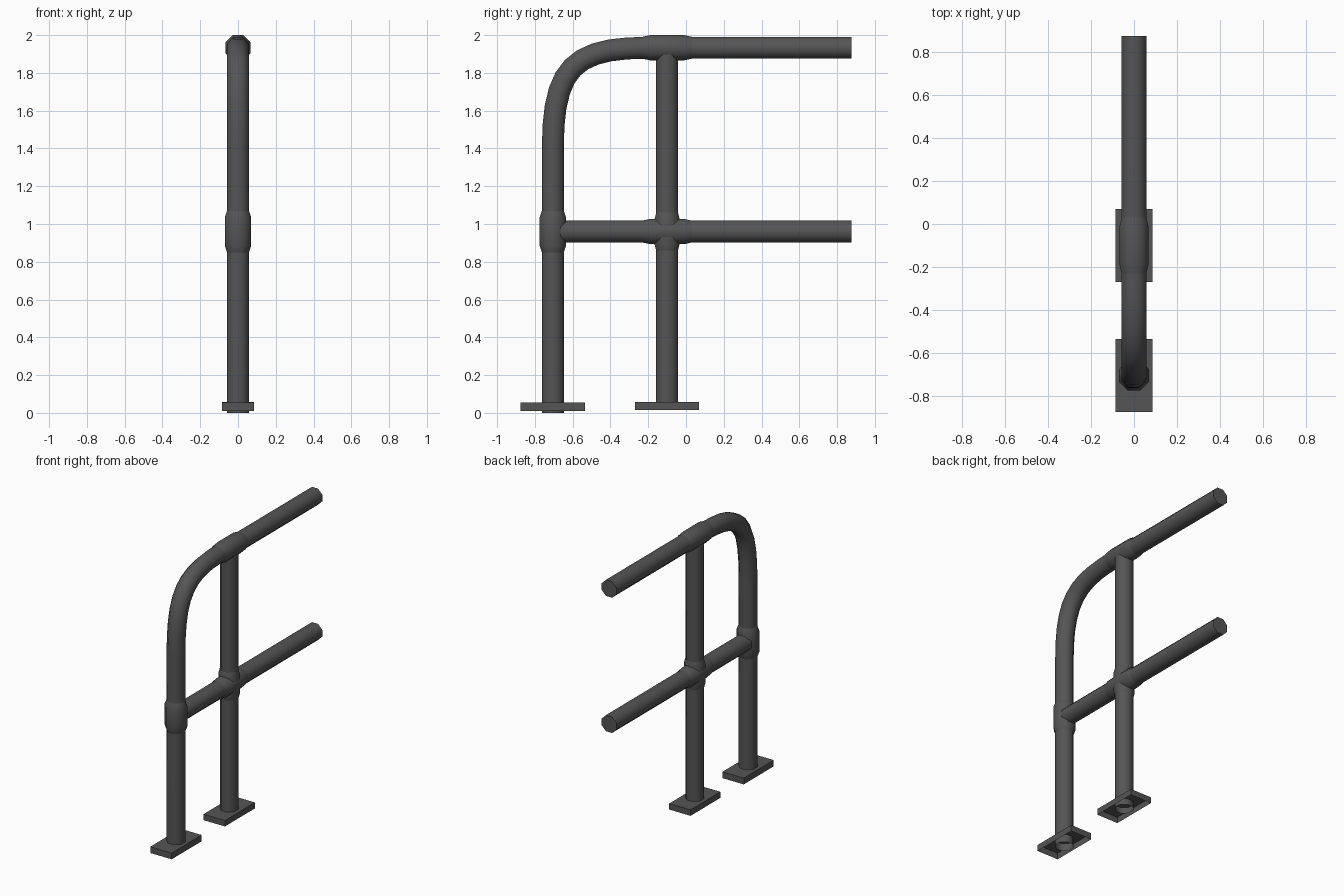
import bpy, bmesh, math
from mathutils import Vector

if "Cube" in bpy.data.objects:
    bpy.data.objects.remove(bpy.data.objects["Cube"])

STEEL = bpy.data.materials.new("dark_grey_steel")
STEEL.diffuse_color = (0.09, 0.09, 0.09, 1)
STEEL.use_nodes = True
STEEL.node_tree.nodes["Principled BSDF"].inputs["Base Color"].default_value = STEEL.diffuse_color
SIDES = 8
R = 0.058          # apothem of the tubes
Y1, Y2 = -0.705, -0.10   # post positions
Z_LOW, Z_TOP = 0.96, 1.933


def finish(name, bm, smooth=True):
    bmesh.ops.recalc_face_normals(bm, faces=bm.faces)
    me = bpy.data.meshes.new(name)
    bm.to_mesh(me)
    bm.free()
    me.materials.append(STEEL)
    ob = bpy.data.objects.new(name, me)
    bpy.context.collection.objects.link(ob)
    if smooth:
        bpy.ops.object.select_all(action='DESELECT')
        ob.select_set(True)
        bpy.context.view_layer.objects.active = ob
        bpy.ops.object.shade_smooth_by_angle(angle=math.radians(50))
    return ob


def tube(name, path, radii=None, cap_start=False, cap_end=False):
    """Sweep an octagon along (y, z) points in the x = 0 plane."""
    bm = bmesh.new()
    pts = [Vector((0, y, z)) for y, z in path]
    rings = []
    for i, p in enumerate(pts):
        t = (pts[min(i + 1, len(pts) - 1)] - pts[max(i - 1, 0)]).normalized()
        n = Vector((0, -t.z, t.y))
        r = (radii[i] if radii else R) / math.cos(math.pi / SIDES)
        ring = []
        for k in range(SIDES):
            a = 2 * math.pi * (k + 0.5) / SIDES
            ring.append(bm.verts.new(p + r * (math.cos(a) * Vector((1, 0, 0)) + math.sin(a) * n)))
        rings.append(ring)
    for a, b in zip(rings, rings[1:]):
        for k in range(SIDES):
            m = (k + 1) % SIDES
            bm.faces.new((a[k], a[m], b[m], b[k]))
    if cap_start:
        bm.faces.new(rings[0])
    if cap_end:
        bm.faces.new(rings[-1])
    return finish(name, bm)


def sleeve(name, y, z, dy, dz, half, r):
    """Thicker coupling with tapered ends."""
    offs = (-half, -half * 0.68, half * 0.68, half)
    tube(name, [(y + dy * o, z + dz * o) for o in offs], (R, r, r, R))


def base_plate(name, y, z0, z1):
    """Flat foot, open underneath."""
    bm = bmesh.new()
    bmesh.ops.create_cube(bm, size=1)
    for v in bm.verts:
        v.co = (v.co.x * 0.17, y + v.co.y * 0.34, z0 if v.co.z < 0 else z1)
    bottom = [f for f in bm.faces if all(v.co.z < z0 + 1e-4 for v in f.verts)]
    bmesh.ops.recalc_face_normals(bm, faces=bm.faces)
    bmesh.ops.delete(bm, geom=bottom, context='FACES_ONLY')
    finish(name, bm, smooth=False)


# Bent handrail: front post, curve, top rail
b = [Vector((Y1, 1.40)), Vector((Y1, 1.83)), Vector((-0.593, Z_TOP)), Vector((-0.2, Z_TOP))]
curve = []
for i in range(11):
    t = i / 10
    s = 1 - t
    curve.append(b[0] * s**3 + b[1] * 3 * s * s * t + b[2] * 3 * s * t * t + b[3] * t**3)
path = [(Y1, 0)] + [tuple(p) for p in curve] + [(0.875, Z_TOP)]
tube("bent_handrail", path, cap_end=True)

# Second post and lower rail
tube("second_post", [(Y2, 0.015), (Y2, Z_TOP)])
tube("lower_rail", [(Y1, Z_LOW), (0.875, Z_LOW)], cap_end=True)

# Couplings at the joints
sleeve("front_post_coupling", Y1, Z_LOW, 0, 1, 0.11, 0.07)
sleeve("cross_coupling_upright", Y2, Z_LOW, 0, 1, 0.10, 0.066)
sleeve("cross_coupling_level", Y2, Z_LOW, 1, 0, 0.13, 0.067)
sleeve("top_rail_coupling", Y2, Z_TOP, 1, 0, 0.13, 0.067)

# Feet
base_plate("front_base_plate", Y1, 0.01, 0.055)
base_plate("second_base_plate", Y2, 0.015, 0.058)
